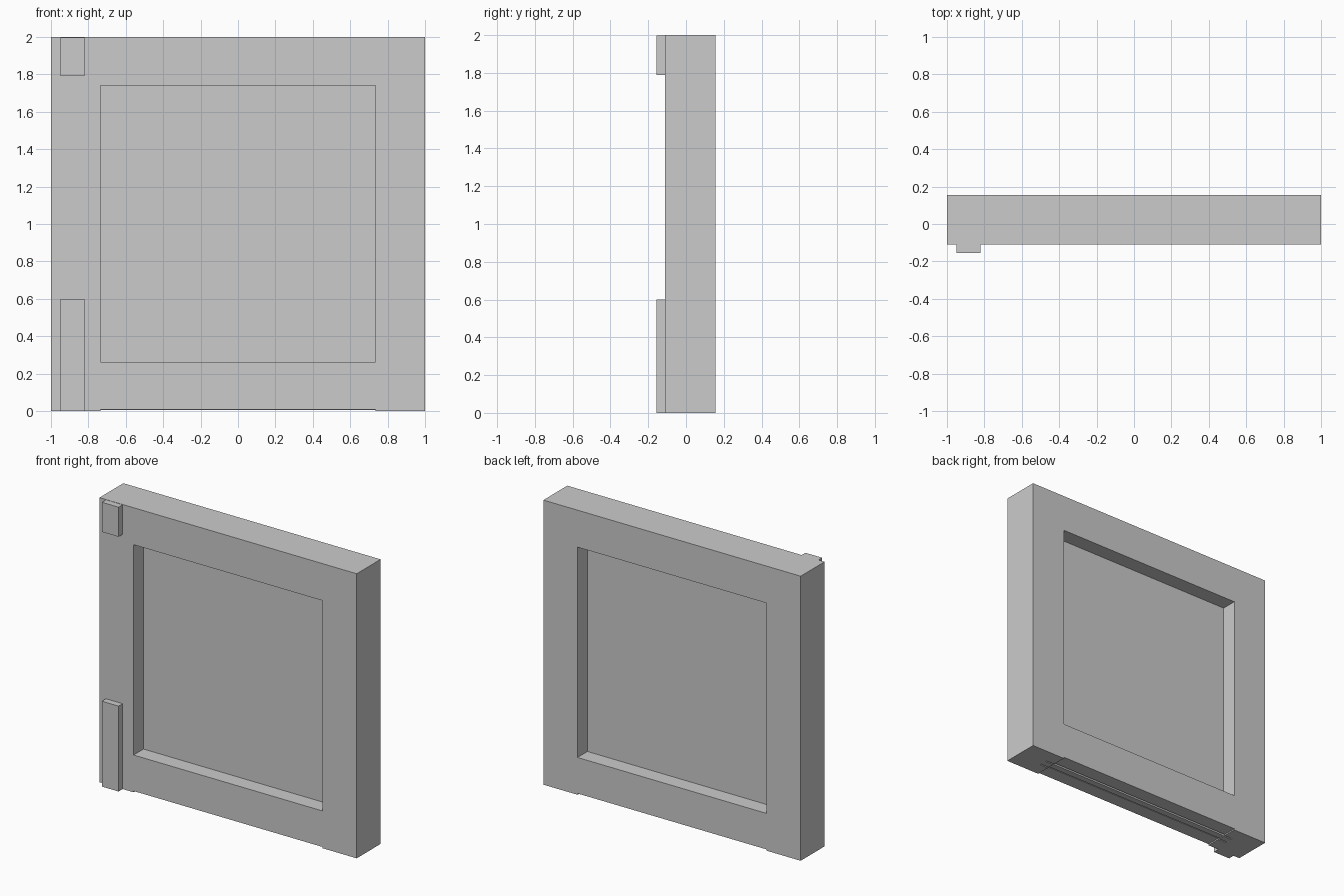
import bpy

if "Cube" in bpy.data.objects:
    bpy.data.objects.remove(bpy.data.objects["Cube"])


def box(name, x, y, z):
    """Axis-aligned box from (min, max) pairs."""
    lo, hi = zip(x, y, z)
    verts = [(a, b, c) for c in (lo[2], hi[2])
             for a, b in ((lo[0], lo[1]), (hi[0], lo[1]), (hi[0], hi[1]), (lo[0], hi[1]))]
    faces = [(3, 2, 1, 0), (4, 5, 6, 7)]
    faces += [(i, (i + 1) % 4, (i + 1) % 4 + 4, i + 4) for i in range(4)]
    mesh = bpy.data.meshes.new(name)
    mesh.from_pydata(verts, [], faces)
    obj = bpy.data.objects.new(name, mesh)
    bpy.context.collection.objects.link(obj)
    return obj


def cut(target, name, x, y, z):
    """Subtract a hidden box from the target."""
    cutter = box(name, x, y, z)
    cutter.hide_render = True
    cutter.hide_set(True)
    mod = target.modifiers.new(name, 'BOOLEAN')
    mod.operation = 'DIFFERENCE'
    mod.solver = 'EXACT'
    mod.object = cutter


FRONT, BACK = -0.11, 0.155
OPEN = 0.735            # half width of the opening
PANEL_Y = (0.0, 0.045)

# Door frame with a window opening and a slightly raised bottom rail
frame = box("door_frame", (-1, 1), (FRONT, BACK), (0, 2))
cut(frame, "opening_cutter", (-OPEN, OPEN), (-0.5, 0.5), (0.262, 1.74))
cut(frame, "bottom_rail_cutter", (-OPEN, OPEN), (-0.5, 0.5), (-0.1, 0.009))

# Narrow grooves either side of the panel, open at the underside
for side, edge in (("front", PANEL_Y[0] - 0.01), ("back", PANEL_Y[1])):
    cut(frame, side + "_groove_cutter", (-0.8, 0.8), (edge, edge + 0.01), (-0.1, 0.05))

# Recessed panel held in the grooves
box("panel", (-0.8, 0.8), PANEL_Y, (0.005, 1.8))

# Hinge plates on the front of the left stile
for name, z in (("upper_hinge_plate", (1.79, 1.998)), ("lower_hinge_plate", (0, 0.6))):
    box(name, (-0.95, -0.82), (-0.155, FRONT), z)
